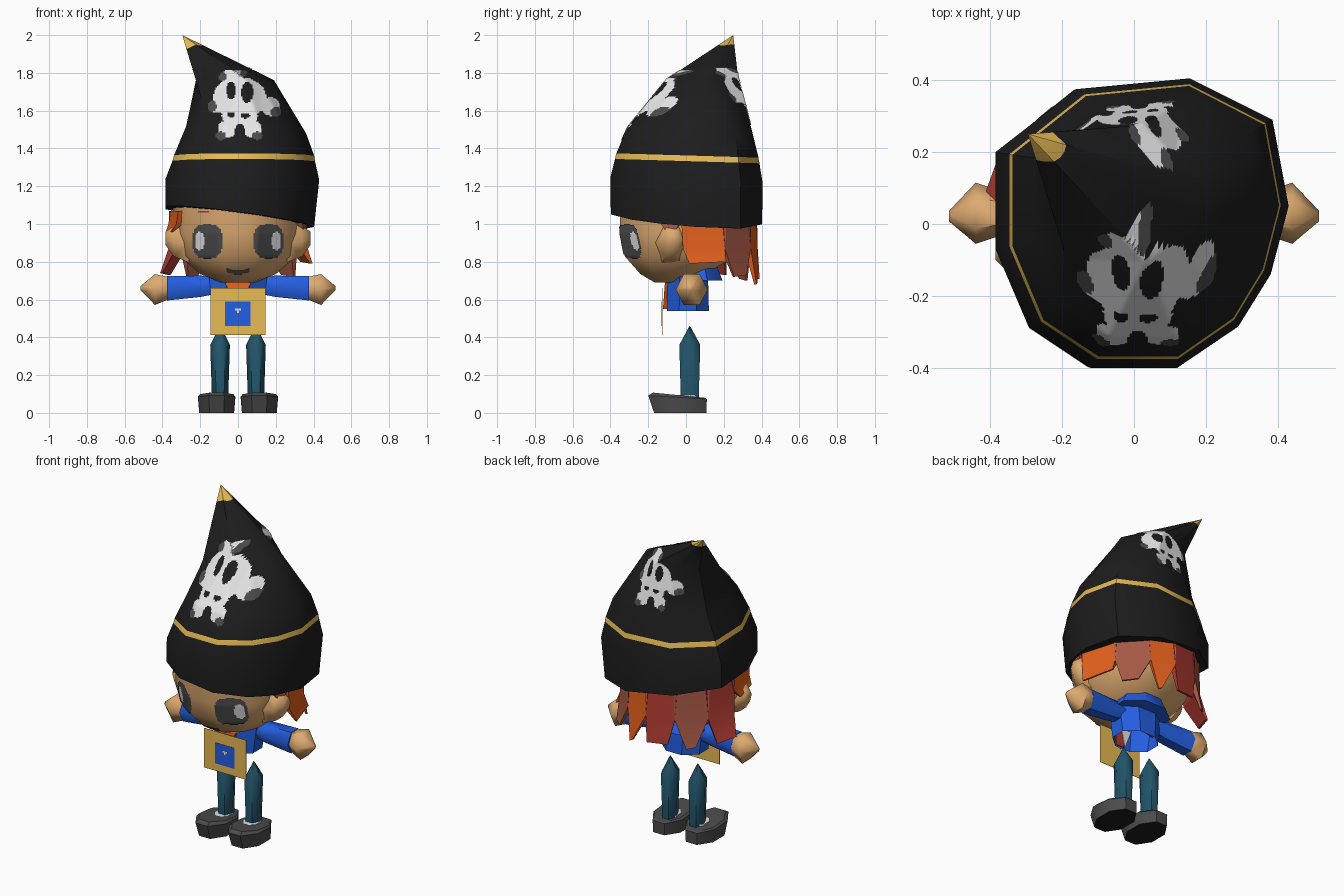
import bpy, bmesh, math
from mathutils import Vector
from mathutils.bvhtree import BVHTree

if "Cube" in bpy.data.objects:
    bpy.data.objects.remove(bpy.data.objects["Cube"])


def material(name, r, g, b):
    m = bpy.data.materials.new(name)
    lin = [((c / 255 + 0.055) / 1.055) ** 2.4 for c in (r, g, b)]
    m.diffuse_color = (*lin, 1)
    m.use_nodes = True
    m.node_tree.nodes["Principled BSDF"].inputs["Base Color"].default_value = m.diffuse_color
    return m


BLACK = material("black", 29, 29, 29)
GOLD = material("gold", 240, 194, 88)
LIGHT = material("light_grey", 232, 232, 232)
DARK = material("dark_grey", 76, 76, 76)
SKIN = material("skin", 222, 170, 112)
ORANGE = material("orange", 230, 97, 30)
RED = material("red", 178, 60, 50)
BROWN = material("red_brown", 166, 88, 70)
BLUE = material("blue", 36, 95, 226)
TEAL = material("teal", 34, 84, 106)


def build(name, verts, faces, mats, rule=None, angle=35):
    me = bpy.data.meshes.new(name)
    me.from_pydata([tuple(v) for v in verts], [], faces)
    ob = bpy.data.objects.new(name, me)
    bpy.context.collection.objects.link(ob)
    for m in mats:
        me.materials.append(m)
    bm = bmesh.new()
    bm.from_mesh(me)
    bmesh.ops.recalc_face_normals(bm, faces=bm.faces)
    bmesh.ops.triangulate(bm, faces=bm.faces)
    bm.to_mesh(me)
    bm.free()
    if rule:
        for p in me.polygons:
            p.material_index = rule(p.center)
    bpy.ops.object.select_all(action='DESELECT')
    ob.select_set(True)
    bpy.context.view_layer.objects.active = ob
    bpy.ops.object.shade_smooth_by_angle(angle=math.radians(angle))
    return ob


def loft(name, rings, mats, rule=None, angle=35, base=True):
    """Skin equal-sized rings of points and cap the ends."""
    n = len(rings[0])
    verts = [p for r in rings for p in r]
    faces = [(k * n + i, k * n + (i + 1) % n, (k + 1) * n + (i + 1) % n, (k + 1) * n + i)
             for k in range(len(rings) - 1) for i in range(n)]
    faces.append(tuple(range((len(rings) - 1) * n, len(rings) * n)))
    if base:
        faces.append(tuple(range(n)))
    return build(name, verts, faces, mats, rule, angle)


def ring(cx, cy, z, rx, ry, n=10, sy=0):
    """Level ring with a flat side to the front; sy tilts it."""
    out = []
    for i in range(n):
        a = -math.pi / 2 + (i + 0.5) * 2 * math.pi / n
        y = cy + ry * math.sin(a)
        out.append(Vector((cx + rx * math.cos(a), y, z + sy * y)))
    return out


def ring_x(x, cy, cz, ry, rz, n=6):
    return [Vector((x, cy + ry * math.cos(i * 2 * math.pi / n),
                    cz + rz * math.sin(i * 2 * math.pi / n))) for i in range(n)]


def box(name, x0, x1, y0, y1, z0, z1, mat):
    return loft(name, [[(x0, y0, z), (x1, y0, z), (x1, y1, z), (x0, y1, z)] for z in (z0, z1)], [mat])


def inside(u, v, cu, cv, ru, rv, power=2):
    return abs((u - cu) / ru) ** power + abs((v - cv) / rv) ** power < 1


def decal(name, base, cx, cz, half_w, half_h, pattern, mats, side=-1, scale=1.0, step=0.007):
    """Paint a pattern as a thin skin laid over a base surface."""
    me = base.data
    tree = BVHTree.FromPolygons([v.co for v in me.vertices], [p.vertices for p in me.polygons])
    verts, faces, ids, seen = [], [], [], {}

    def corner(i, j):
        if (i, j) not in seen:
            p = Vector((cx - side * i * step * scale, side * 2, cz + j * step * scale))
            hit, nor, _, _ = tree.ray_cast(p, Vector((0, -side, 0)))
            seen[i, j] = None
            if hit:
                seen[i, j] = len(verts)
                verts.append(hit + nor * 0.005)
        return seen[i, j]

    for i in range(-int(half_w / step), int(half_w / step)):
        for j in range(-int(half_h / step), int(half_h / step)):
            k = pattern((i + 0.5) * step, (j + 0.5) * step)
            if k is None:
                continue
            quad = [corner(i, j), corner(i + 1, j), corner(i + 1, j + 1), corner(i, j + 1)]
            if None not in quad:
                faces.append(quad)
                ids += [k]
    # Split each cell in two here so the colour list stays in step
    tris = [t for a, b, c, d in faces for t in ((a, b, c), (a, c, d))]
    ob = build(name, verts, tris, mats)
    for p in ob.data.polygons:
        p.material_index = ids[p.index // 2]
    return ob


# Pointed hat with an uneven outline, a gold band and a gold tip
OUTLINE = [(-0.12, -0.4), (0.12, -0.4), (0.29, -0.285), (0.38, -0.14), (0.43, 0.05), (0.385, 0.29),
           (0.155, 0.405), (-0.16, 0.375), (-0.385, 0.2), (-0.385, -0.07), (-0.29, -0.29)]


def hat_ring(dx, dy, z, kx, ky, sx=0.0, sy=0.0):
    pts = [(dx + kx * x, dy + ky * y) for x, y in OUTLINE]
    return [Vector((x, y, z + sx * x + sy * y)) for x, y in pts]


tip = Vector((-0.295, 0.25, 2.0))
rings = [hat_ring(-0.012, 0, 1.04, 0.965, 0.995, sx=-0.13, sy=-0.06),
         hat_ring(0, 0, 1.235, 1, 1, sy=-0.03),
         hat_ring(0.01, 0.004, 1.333, 0.925, 0.95, sy=-0.03),
         hat_ring(0.012, 0.005, 1.363, 0.91, 0.935, sy=-0.03),
         hat_ring(0.025, 0.02, 1.5, 0.78, 0.82, sx=-0.05, sy=-0.03),
         hat_ring(-0.027, 0.09, 1.75, 0.505, 0.47, sy=0.1)]
# The shoulder sags at the front left and is drawn in at the back right
for i, shift in ((10, (-0.02, -0.03, -0.08)), (0, (0, 0, -0.03)), (1, (0, 0, 0.03)),
                 (5, (-0.055, -0.04, 0)), (6, (-0.03, -0.005, 0))):
    rings[5][i] += Vector(shift)
rings += [[p.lerp(tip, t) for p in rings[5]] for t in (0.78, 0.995)]
hat = loft("hat", rings, [BLACK, GOLD], lambda c: 1 if c.z > 1.95 or 1.325 < c.z < 1.373 else 0)


# Skull emblem on the front and back of the hat
def skull(u, v):
    gaps = [(-0.045, 0.075, 0.024, 0.046), (0.038, 0.065, 0.03, 0.056),
            (-0.045, -0.055, 0.02, 0.014), (0.03, -0.06, 0.025, 0.014), (0, -0.15, 0.03, 0.045)]
    if any(inside(u, v, *g) for g in gaps):
        return None
    marks = [(-0.145, -0.01, 0.025, 0.03), (0.19, -0.04, 0.03, 0.025), (-0.1, -0.165, 0.026, 0.022),
             (0.09, -0.165, 0.026, 0.022), (-0.09, 0.145, 0.022, 0.022), (0.02, 0.165, 0.02, 0.018)]
    if any(inside(u, v, *m) for m in marks):
        return 1
    bone = [(0, 0.035, 0.14, 0.11), (0.16, -0.01, 0.05, 0.05), (-0.12, -0.01, 0.045, 0.035),
            (0, -0.06, 0.095, 0.06), (-0.065, -0.13, 0.05, 0.045), (0.065, -0.13, 0.05, 0.045)]
    crown = (-0.035, 0.13, 0.055, 0.05, 6)
    return 0 if any(inside(u, v, *b) for b in bone + [crown]) else None


decal("front_skull", hat, 0.01, 1.63, 0.24, 0.2, skull, [LIGHT, DARK])
decal("back_skull", hat, 0.015, 1.675, 0.24, 0.2, skull, [LIGHT, DARK], side=1, scale=0.82)

# Head
head = loft("head", [ring(0, -0.07, 0.69, 0.09, 0.1), ring(0, -0.07, 0.735, 0.2, 0.18),
                     ring(0, -0.03, 0.83, 0.31, 0.31), ring(0, -0.01, 0.95, 0.345, 0.355),
                     ring(0, 0, 1.1, 0.345, 0.37)], [SKIN], angle=60)


# Eyes, mouth and brow
def eye(u, v):
    if inside(u, v, 0.04, 0, 0.026, 0.048):
        return 1
    return 0 if inside(u, v, 0, 0, 0.077, 0.088, 3) else None


for s, label in ((-1, "left"), (1, "right")):
    decal(label + "_eye", head, s * 0.16, 0.91, 0.1, 0.1, lambda u, v: eye(s * u, v), [DARK, LIGHT])
decal("mouth", head, 0, 0.755, 0.08, 0.03,
      lambda u, v: 0 if abs(u) < 0.06 and abs(v + 0.008 - 4 * u * u) < 0.011 else None, [DARK], step=0.005)
decal("brow", head, -0.18, 1.065, 0.04, 0.02, lambda u, v: 0 if abs(u) < 0.028 and abs(v) < 0.007 else None,
      [RED], step=0.005)

# Hair locks wrapped round the back: start and end angle, tip angle, tip width, tip height, flare, colour
LOCKS = [(-26, -4, -14, 8, 0.96, 0.37, BROWN), (-6, 34, 16, 30, 0.79, 0.395, ORANGE),
         (30, 66, 46, 14, 0.72, 0.39, BROWN), (62, 90, 72, 3, 0.68, 0.385, ORANGE),
         (86, 118, 100, 20, 0.71, 0.38, RED), (114, 148, 130, 8, 0.7, 0.39, BROWN),
         (144, 176, 160, 18, 0.73, 0.42, RED), (172, 210, 192, 24, 0.95, 0.385, ORANGE)]
for k, (a0, a1, tip_a, width, zt, flare, mat) in enumerate(LOCKS):
    def at_angle(a, z, r):
        t = math.radians(a)
        return (r * math.cos(t), 0.01 + r * math.sin(t), z)
    zm = max(0.87, zt + 0.05)
    outline = [(a0, 1.07, 0.365), (a1, 1.07, 0.365), (a1 - 2, zm, 0.37), (tip_a + width / 2, zt + 0.01, flare),
               (tip_a - width / 2, zt, flare), (a0 + 2, zm, 0.37)]
    outer = [at_angle(*p) for p in outline]
    inner = [at_angle(a, z, r - (0.012 if z < zt + 0.02 else 0.04)) for a, z, r in outline]
    loft(f"hair_lock_{k + 1}", [outer, inner], [mat], angle=25)

# Open-bottomed torso with a red lining and pale shirt inside, collar and neckerchief
loft("torso", [ring(0, 0.01, 0.54, 0.14, 0.12, 8), ring(0, 0.01, 0.66, 0.158, 0.118, 8),
               ring(0, 0.01, 0.74, 0.17, 0.11, 8), ring(0, 0.02, 0.8, 0.08, 0.08, 8)], [BLUE], base=False)
box("lining", 0.0, 0.055, -0.092, -0.089, 0.545, 0.68, RED)
loft("shirt", [[(-0.05, y, 0.66), (0.02, y, 0.66), (-0.005, y, 0.545)] for y in (-0.088, -0.085)], [LIGHT])
loft("collar", [ring(0, 0.06, 0.70, 0.185, 0.145, 8), ring(0, 0.055, 0.715, 0.18, 0.143, 8),
                ring(0, 0.05, 0.81, 0.12, 0.11, 8)], [BLUE])
loft("neckerchief", [[(-0.08, -0.11, 0.71), (0.08, -0.11, 0.71), (0, -0.122, 0.55)],
                     [(-0.08, -0.095, 0.71), (0.08, -0.095, 0.71), (0, -0.1, 0.55)]], [ORANGE])

# Square front panel with a blue inset and a small pale mark
box("front_panel", -0.145, 0.145, -0.127, -0.125, 0.413, 0.66, GOLD)
box("panel_inset", -0.068, 0.065, -0.129, -0.127, 0.46, 0.59, BLUE)
box("panel_mark", -0.015, 0.015, -0.13, -0.129, 0.543, 0.552, LIGHT)
box("panel_mark_stem", -0.006, 0.004, -0.13, -0.129, 0.53, 0.543, LIGHT)

# Paired parts: arms, hands, ears, legs, socks and shoes
for s, label in ((-1, "left"), (1, "right")):
    loft(label + "_arm", [ring_x(s * 0.08, 0.02, 0.68, 0.05, 0.05), ring_x(s * 0.2, 0.02, 0.67, 0.06, 0.065),
                          ring_x(s * 0.375, 0.025, 0.66, 0.07, 0.075)], [BLUE], angle=60)
    loft(label + "_hand", [ring_x(s * 0.37, 0.03, 0.66, 0.062, 0.07), ring_x(s * 0.44, 0.03, 0.653, 0.085, 0.094),
                           ring_x(s * 0.515, 0.022, 0.66, 0.014, 0.014)], [SKIN], angle=60)
    loft(label + "_ear", [ring_x(s * 0.26, -0.08, 0.9, 0.09, 0.12), ring_x(s * 0.34, -0.075, 0.908, 0.07, 0.092),
                          ring_x(s * 0.385, -0.065, 0.925, 0.035, 0.04)], [SKIN], angle=60)
    x = s * 0.095
    loft(label + "_leg", [ring(x, 0.02, 0.08, 0.043, 0.055, 6), ring(x, 0.02, 0.36, 0.052, 0.064, 6),
                          ring(x, 0.02, 0.46, 0.002, 0.002, 6)], [TEAL], angle=60)
    x = s * 0.113
    loft(label + "_shoe", [ring(x, -0.03, 0.0, 0.1, 0.15, 8), ring(x, -0.045, 0.08, 0.107, 0.168, 8, sy=-0.06),
                           ring(x, -0.035, 0.09, 0.095, 0.15, 8, sy=-0.1)], [DARK, BLACK],
         lambda c: 1 if c.z < 0.005 else 0)
    loft(label + "_sock", [ring(x - s * 0.015, 0.0, 0.07, 0.052, 0.065, 8),
                           ring(x - s * 0.015, 0.0, 0.096, 0.05, 0.063, 8)], [LIGHT])
